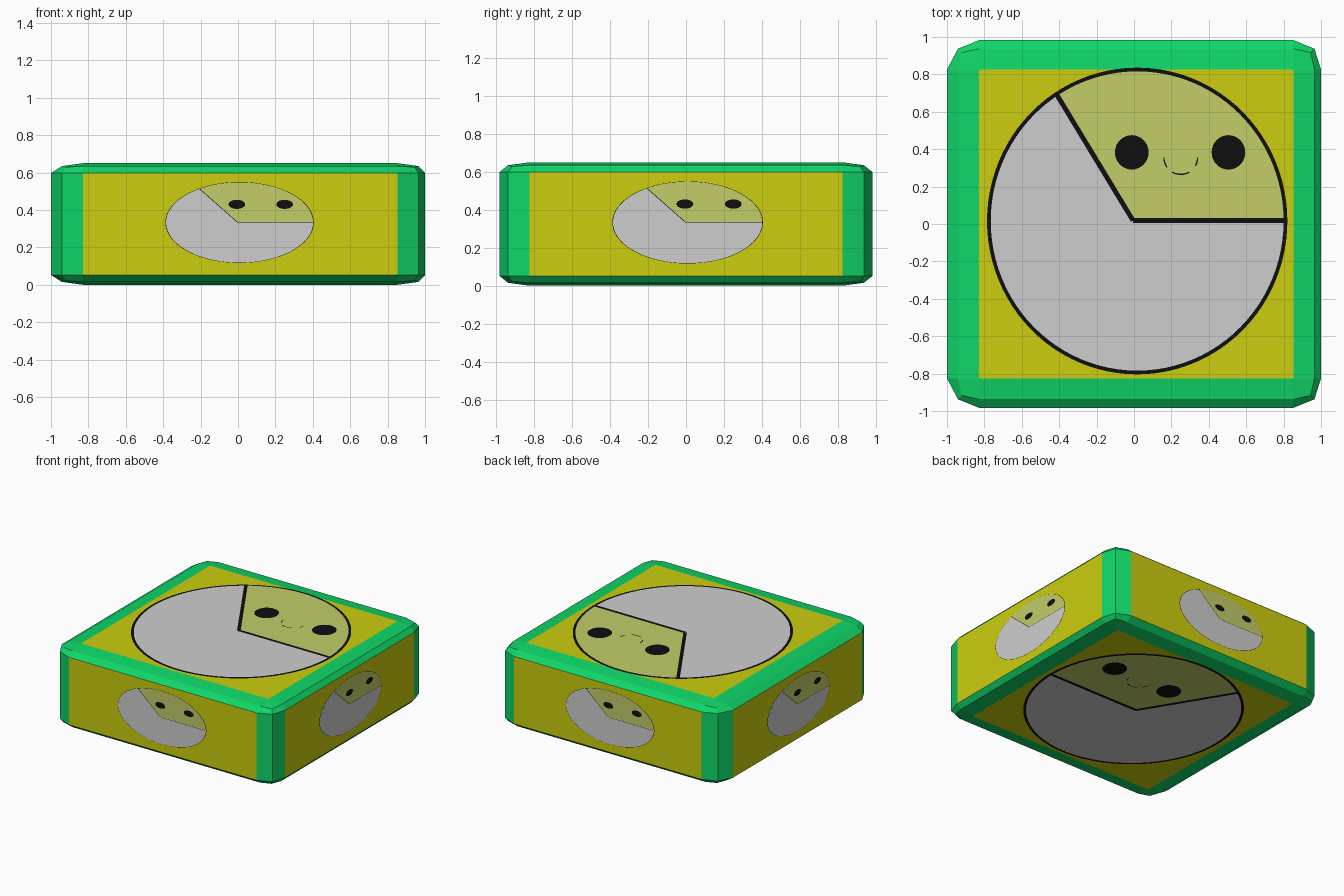
import bpy, bmesh, math
from mathutils import Matrix, Vector

if "Cube" in bpy.data.objects:
    bpy.data.objects.remove(bpy.data.objects["Cube"])

HX, HY, HZ = 1.0, 0.983, 0.325   # half sizes of the block


def material(name, r, g, b):
    lin = [((c / 255 + 0.055) / 1.055) ** 2.4 if c > 10 else c / 255 / 12.92 for c in (r, g, b)]
    m = bpy.data.materials.new(name)
    m.diffuse_color = (*lin, 1)
    m.use_nodes = True
    m.node_tree.nodes["Principled BSDF"].inputs["Base Color"].default_value = m.diffuse_color
    return m


GREEN, YELLOW, GREY, OLIVE, BLACK = range(5)
MATS = [material("green", 15, 214, 104), material("yellow", 204, 206, 14),
        material("light grey", 206, 206, 206), material("pale olive", 195, 205, 103),
        material("black", 14, 14, 14)]


def make_object(name, bm):
    me = bpy.data.meshes.new(name)
    bm.to_mesh(me)
    bm.free()
    for m in MATS:
        me.materials.append(m)
    ob = bpy.data.objects.new(name, me)
    bpy.context.collection.objects.link(ob)
    return ob


# Block: cube with two-step bevel, squashed; flat panels yellow, bevels green
bm = bmesh.new()
bmesh.ops.create_cube(bm, size=2)
bmesh.ops.bevel(bm, geom=bm.edges[:], offset=0.16, segments=2, profile=0.5, affect='EDGES')
for f in bm.faces:
    panel = max(abs(c) for c in f.normal) > 0.999 and f.calc_area() > 1
    f.material_index = YELLOW if panel else GREEN
for v in bm.verts:
    shift = 0.012 if abs(v.co.x) < 0.99 else 0
    v.co = (v.co.x * HX + shift, v.co.y * HY, (v.co.z + 1) * HZ)
bm.normal_update()
make_object("block", bm)


def arc(cx, cy, rx, ry, a0, a1, n):
    return [(cx + rx * math.cos(a0 + (a1 - a0) * i / n),
             cy + ry * math.sin(a0 + (a1 - a0) * i / n)) for i in range(n + 1)]


def picture(name, place, su, sv, line, smile):
    """Flat disc with a wedge, two eyes and a smile, drawn in panel coordinates."""
    bm = bmesh.new()
    mirrored = place.determinant() < 0

    def poly(points, height, mat):
        vs = [bm.verts.new(place @ Vector((x * su, y * sv, height))) for x, y in points]
        f = bm.faces.new(vs[::-1] if mirrored else vs)
        f.material_index = mat

    def stroke(p, q, w):
        d = Vector((q[0] - p[0], q[1] - p[1])).normalized() * w / 2
        n = Vector((-d.y, d.x))
        p, q = Vector(p), Vector(q)
        poly([p - n, q - n, q + n, p + n], 0.004, BLACK)

    cx, cy, rx, ry = 0.017, 0.016, 0.803, 0.82
    apex, tip = (-0.005, 0.018), (-0.415, 0.695)
    full = 2 * math.pi
    # outline and grey disc
    poly(arc(cx, cy, rx, ry, 0, full, 96)[:-1], 0.001, BLACK)
    rx, ry = rx - line, ry - line
    poly(arc(cx, cy, rx, ry, 0, full, 96)[:-1], 0.002, GREY)
    # olive wedge with its two border lines
    end = math.atan2((tip[1] - cy) / ry, (tip[0] - cx) / rx)
    poly([apex] + arc(cx, cy, rx, ry, 0, end, 40), 0.003, OLIVE)
    stroke(apex, (cx + rx, apex[1]), line * 1.3)
    stroke(apex, tip, line * 1.3)
    # eyes
    for ex in (-0.012, 0.505):
        poly(arc(ex, 0.383, 0.09, 0.092, 0, full, 32)[:-1], 0.004, BLACK)
    # broken smile
    if smile:
        for a0, a1 in ((180, 215), (240, 300), (330, 360)):
            pts = arc(0.25, 0.355, 0.09, 0.09, math.radians(a0), math.radians(a1), 5)
            for p, q in zip(pts, pts[1:]):
                stroke(p, q, 0.007)
    bm.normal_update()
    make_object(name, bm)


# Large pictures on top and (mirrored through) the bottom
picture("top_picture", Matrix.Translation((0, 0, 2 * HZ)), 1, 1, 0.02, True)
picture("bottom_picture", Matrix.Diagonal((1, 1, -1, 1)), 1, 1, 0.02, True)

# Small squashed pictures on the four sides
for i, side in enumerate(("front", "right", "back", "left")):
    dist = HX if i % 2 else HY
    place = (Matrix.Rotation(i * math.pi / 2, 4, 'Z') @ Matrix.Translation((0, -dist, 0.329))
             @ Matrix.Rotation(math.pi / 2, 4, 'X'))
    picture(side + "_picture", place, 0.494, 0.264, 0.007, False)
